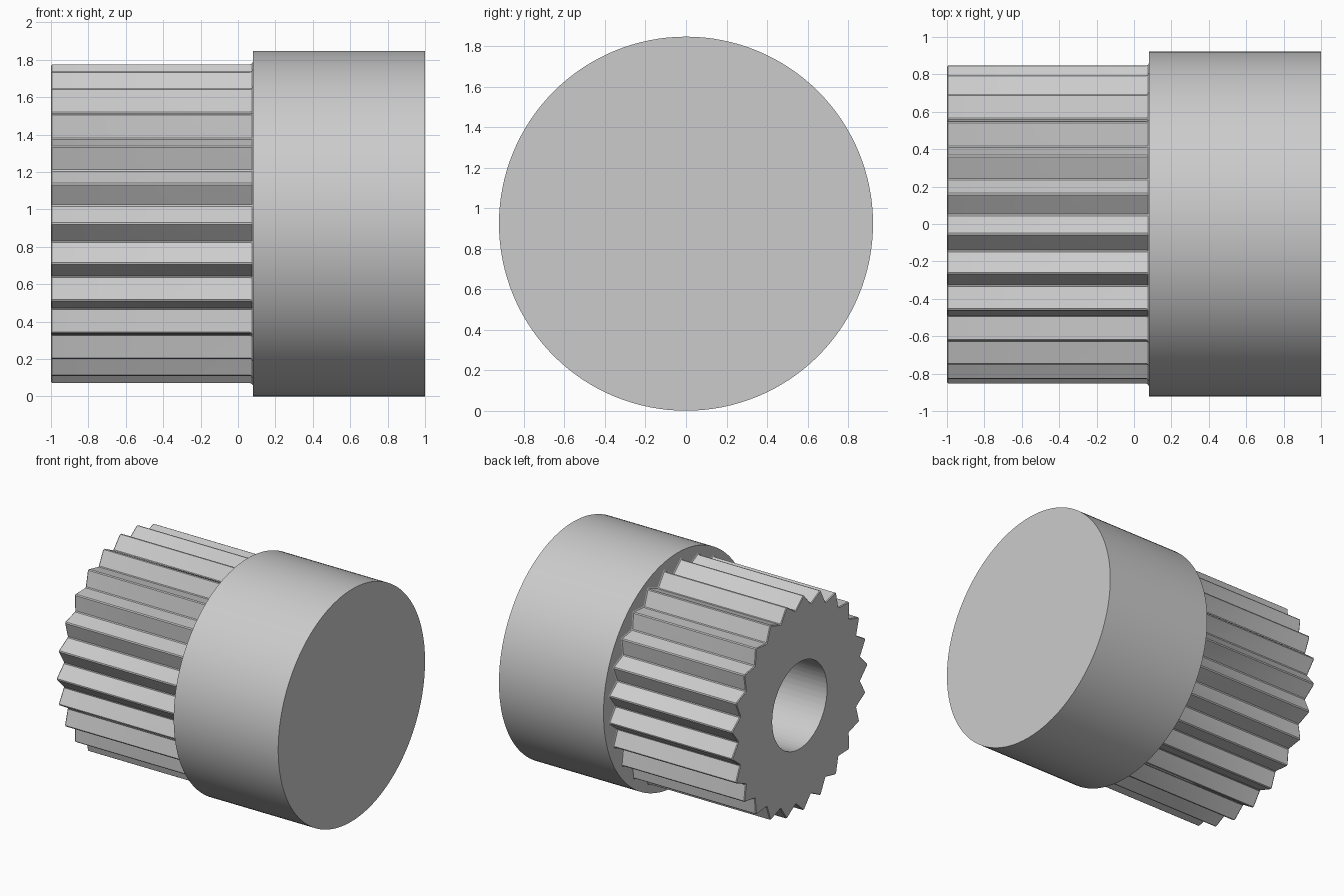
import bpy, bmesh
from math import sin, cos, pi, radians

cube = bpy.data.objects.get("Cube")
if cube:
    bpy.data.objects.remove(cube, do_unlink=True)

AXIS_Z = 0.923      # height of the common x axis
TEETH = 25
TIP, ROOT, BORE = 0.853, 0.772, 0.345

grey = bpy.data.materials.new("plain grey")
grey.use_nodes = True
colour = (0.6, 0.6, 0.6, 1)
grey.diffuse_color = colour
grey.node_tree.nodes["Principled BSDF"].inputs["Base Color"].default_value = colour


def loft(name, rings):
    """Skin rings given as (x, [(angle, radius), ...]) and cap both ends."""
    bm = bmesh.new()
    loops = [[bm.verts.new((x, -r * cos(a), AXIS_Z + r * sin(a))) for a, r in section]
             for x, section in rings]
    for lower, upper in zip(loops, loops[1:]):
        n = len(lower)
        for i in range(n):
            j = (i + 1) % n
            bm.faces.new((lower[i], lower[j], upper[j], upper[i]))
    bm.faces.new(loops[0])
    bm.faces.new(loops[-1])
    bmesh.ops.recalc_face_normals(bm, faces=bm.faces)
    mesh = bpy.data.meshes.new(name)
    bm.to_mesh(mesh)
    bm.free()
    mesh.materials.append(grey)
    obj = bpy.data.objects.new(name, mesh)
    bpy.context.collection.objects.link(obj)
    bpy.ops.object.select_all(action='DESELECT')
    obj.select_set(True)
    bpy.context.view_layer.objects.active = obj
    bpy.ops.object.shade_smooth_by_angle(angle=radians(25))
    return obj


def circle(radius, angles):
    return [(a, radius) for a in angles]


# Solid round head
around = [2 * pi * i / 128 for i in range(128)]
loft("round_head", [(0.08, circle(0.923, around)), (1.0, circle(0.923, around))])

# Toothed shaft with narrow flat tips, a blind bore and a small flare at the head
pitch = 2 * pi / TEETH
flat = radians(0.35)
teeth = []
for t in range(TEETH):
    a = t * pitch
    teeth += [(a - flat, TIP), (a + flat, TIP),
              (a + pitch / 2 - flat, ROOT), (a + pitch / 2 + flat, ROOT)]


def toothed(offset):
    return [(a, r + offset) for a, r in teeth]


bore = circle(BORE, [a for a, r in teeth])
loft("toothed_shaft", [
    (0.06, bore), (-1.0, bore),
    (-1.0, toothed(-0.006)), (-0.994, toothed(0)),
    (0.065, toothed(0)), (0.075, toothed(0.005)), (0.08, toothed(0.014)),
    (0.1, toothed(0.014)),
])
